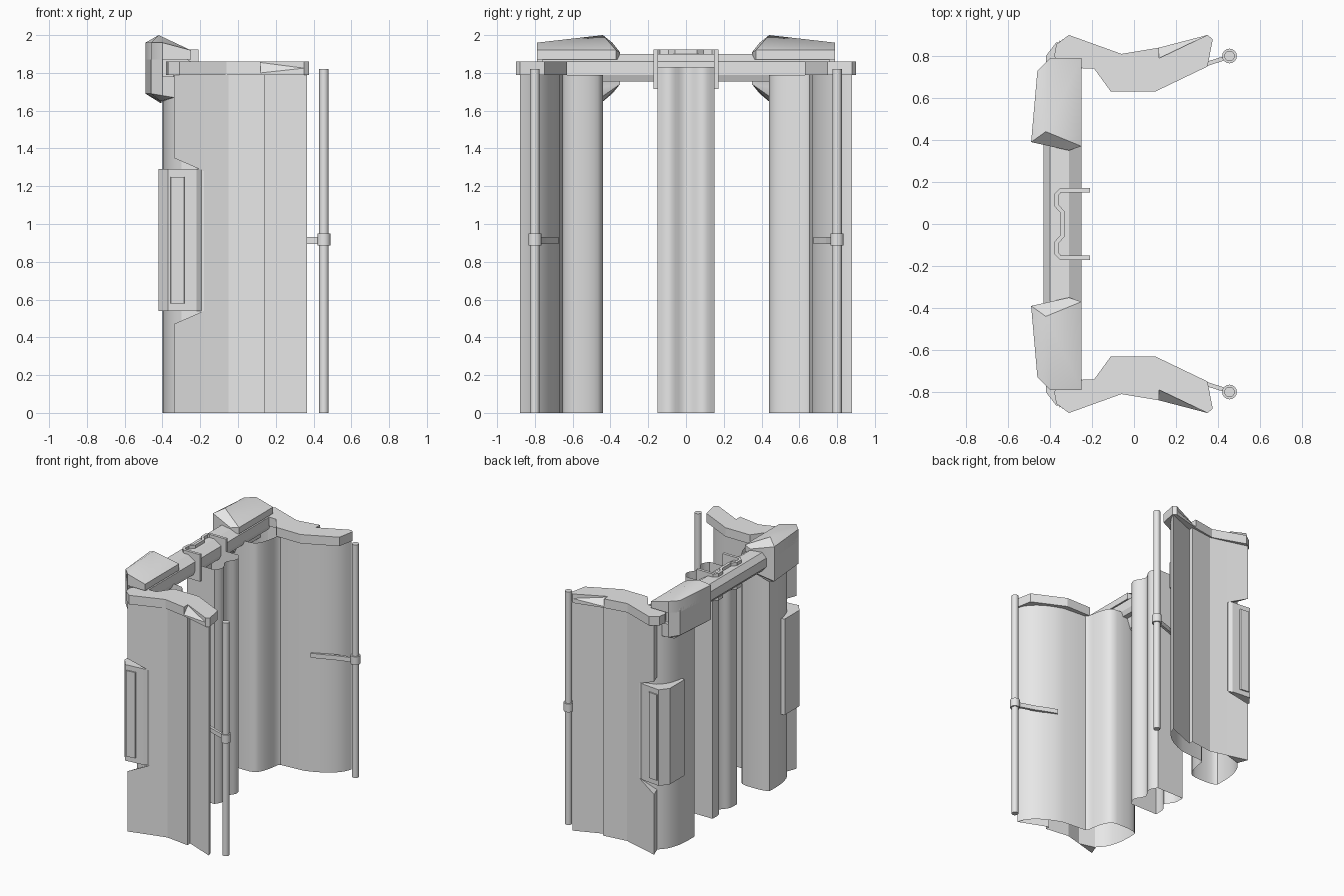
import bpy, bmesh, math
from mathutils import Vector

cube = bpy.data.objects.get("Cube")
if cube:
    bpy.data.objects.remove(cube, do_unlink=True)

grey = bpy.data.materials.new("light_grey")
grey.use_nodes = True
grey.diffuse_color = (0.8, 0.8, 0.8, 1)
grey.node_tree.nodes["Principled BSDF"].inputs["Base Color"].default_value = (0.8, 0.8, 0.8, 1)


def finish(name, bm, mirror=True, smooth=0, solid=True):
    """Turn a bmesh into an object, optionally mirrored across y."""
    if solid:
        bmesh.ops.recalc_face_normals(bm, faces=bm.faces)
    me = bpy.data.meshes.new(name)
    bm.to_mesh(me)
    bm.free()
    me.materials.append(grey)
    ob = bpy.data.objects.new(name, me)
    bpy.context.collection.objects.link(ob)
    if smooth:
        bpy.ops.object.select_all(action='DESELECT')
        ob.select_set(True)
        bpy.context.view_layer.objects.active = ob
        bpy.ops.object.shade_smooth_by_angle(angle=math.radians(smooth))
    if mirror:
        mod = ob.modifiers.new("mirror_y", 'MIRROR')
        mod.use_axis = (False, True, False)
        mod.use_mirror_merge = False


def prism(name, plan, low, high, **kw):
    """Closed upright prism; low and high may be one height or one per corner."""
    n = len(plan)
    lows = low if isinstance(low, list) else [low] * n
    highs = high if isinstance(high, list) else [high] * n
    bm = bmesh.new()
    a = [bm.verts.new((*p, z)) for p, z in zip(plan, lows)]
    b = [bm.verts.new((*p, z)) for p, z in zip(plan, highs)]
    bm.faces.new(a)
    bm.faces.new(b)
    for i in range(n):
        j = (i + 1) % n
        bm.faces.new((a[i], a[j], b[j], b[i]))
    finish(name, bm, **kw)


def sheet(name, path, low, high, closed=False, **kw):
    """Upright open sheet that follows a path in plan."""
    bm = bmesh.new()
    rows = [[bm.verts.new((*p, z)) for p in path] for z in (low, high)]
    n = len(path)
    for i in range(n if closed else n - 1):
        j = (i + 1) % n
        bm.faces.new((rows[0][i], rows[0][j], rows[1][j], rows[1][i]))
    finish(name, bm, solid=closed, **kw)


def hull(name, points, **kw):
    bm = bmesh.new()
    for p in points:
        bm.verts.new(p)
    res = bmesh.ops.convex_hull(bm, input=bm.verts)
    junk = [v for v in res["geom_interior"] if isinstance(v, bmesh.types.BMVert)]
    bmesh.ops.delete(bm, geom=junk, context='VERTS')
    bmesh.ops.dissolve_limit(bm, angle_limit=0.02, verts=bm.verts, edges=bm.edges)
    finish(name, bm, **kw)


def bezier(a, b, c, steps=6):
    a, b, c = Vector(a), Vector(b), Vector(c)
    ts = [i / steps for i in range(steps + 1)]
    return [tuple(a * (1 - t) ** 2 + b * 2 * t * (1 - t) + c * t * t) for t in ts]


def ribbon(path, width):
    """Plan outline of a strip of constant width along a path."""
    pts = [Vector(p) for p in path]
    left, right = [], []
    for i, p in enumerate(pts):
        d = (pts[min(i + 1, len(pts) - 1)] - pts[max(i - 1, 0)]).normalized()
        n = Vector((-d.y, d.x)) * width / 2
        left.append(tuple(p + n))
        right.append(tuple(p - n))
    return left + right[::-1]


def cylinder(name, x, y, low, high, radius, sides=16):
    ring = [(x + radius * math.cos(math.tau * i / sides),
             y + radius * math.sin(math.tau * i / sides)) for i in range(sides)]
    prism(name, ring, low, high, smooth=40)


TOP = 1.79

# Side walls: faceted outer sheet with a step, curved inner sheet with the rear column
sheet("outer_wall", [(-0.30, 0.80), (-0.18, 0.835), (-0.05, 0.80), (0.14, 0.825),
                     (0.14, 0.79), (0.365, 0.88)], 0, TOP)
inner = (bezier((0.365, 0.88), (0.33, 0.74), (0.10, 0.67))
         + [(-0.09, 0.655)]
         + bezier((-0.105, 0.64), (-0.12, 0.49), (-0.17, 0.45))
         + bezier((-0.21, 0.44), (-0.41, 0.43), (-0.40, 0.48))
         + bezier((-0.40, 0.54), (-0.40, 0.73), (-0.30, 0.80)))
sheet("inner_wall", inner, 0, TOP, smooth=40)

# Outer corner flaps with slanted ends around the grip box
flap = [(-0.18, 0.835), (-0.34, 0.88), (-0.31, 0.80)]
prism("lower_flap", flap, 0, [0.54, 0.47, 0.47])
prism("upper_flap", flap, [1.28, 1.35, 1.35], TOP)

# Grip box with a raised bar
prism("grip_box", [(-0.18, 0.82), (-0.22, 0.85), (-0.37, 0.865), (-0.42, 0.80),
                   (-0.42, 0.62), (-0.37, 0.60)], 0.54, 1.29)
prism("grip_bar", [(-0.28, 0.85), (-0.285, 0.866), (-0.355, 0.873), (-0.36, 0.85)], 0.58, 1.25)

# Wall caps with a sloping cut at the outer end
prism("wall_cap", [(-0.31, 0.90), (-0.06, 0.81), (0.12, 0.84), (0.12, 0.79), (0.35, 0.90),
                   (0.375, 0.88), (0.35, 0.75), (0.10, 0.63), (-0.11, 0.63), (-0.19, 0.74),
                   (-0.35, 0.745), (-0.38, 0.80), (-0.37, 0.855)], TOP, 1.86)
prism("cap_slope", [(0.12, 0.84), (0.35, 0.90), (0.12, 0.79)], TOP, [1.80, 1.825, 1.855])

# Centre post: open sheet, gently fluted front and back
ys = [-0.15 + 0.3 * i / 16 for i in range(17)]
front = [(-0.09 - 0.02 * math.cos(math.tau * y / 0.18), y) for y in ys]
back = [(-0.335 + 0.05 * math.exp(-(y / 0.045) ** 2), y) for y in reversed(ys)]
sheet("centre_post", front + back, 0, 1.83, closed=True, mirror=False, smooth=45)

# Cross beam: chamfered section running along y
section = [(-0.40, 1.90), (-0.31, 1.90), (-0.25, 1.86), (-0.25, 1.79),
           (-0.265, 1.755), (-0.40, 1.755), (-0.43, 1.79), (-0.43, 1.86)]
bm = bmesh.new()
ends = [[bm.verts.new((x, y, z)) for x, z in section] for y in (-0.76, 0.76)]
for e in ends:
    bm.faces.new(e)
for i in range(len(section)):
    j = (i + 1) % len(section)
    bm.faces.new((ends[0][i], ends[0][j], ends[1][j], ends[1][i]))
finish("cross_beam", bm, mirror=False)

# Bent centre bracket over the beam
half = [(-0.21, 0.16), (-0.35, 0.16), (-0.37, 0.14), (-0.37, 0.09), (-0.34, 0.055)]
prism("centre_bracket", ribbon(half + [(x, -y) for x, y in reversed(half)], 0.022),
      1.715, 1.925, mirror=False)

# Corner blocks: top slab, back plate and lower lip
hull("corner_top", [(-0.49, 0.39, 1.87), (-0.49, 0.39, 1.96), (-0.42, 0.44, 2.0),
                    (-0.31, 0.35, 1.87), (-0.31, 0.35, 1.91), (-0.25, 0.37, 1.87),
                    (-0.25, 0.37, 1.92), (-0.25, 0.79, 1.87), (-0.25, 0.79, 1.92),
                    (-0.40, 0.79, 1.87), (-0.40, 0.79, 1.96), (-0.46, 0.73, 1.87),
                    (-0.46, 0.73, 1.96)], smooth=40)
prism("corner_back", [(-0.49, 0.39), (-0.40, 0.37), (-0.40, 0.79), (-0.46, 0.73)], 1.72, 1.90)
hull("corner_lip", [(-0.49, 0.39, 1.69), (-0.49, 0.39, 1.78), (-0.41, 0.45, 1.64),
                    (-0.31, 0.35, 1.74), (-0.31, 0.35, 1.77), (-0.34, 0.45, 1.67),
                    (-0.30, 0.45, 1.77), (-0.46, 0.73, 1.69), (-0.46, 0.73, 1.78),
                    (-0.41, 0.73, 1.65), (-0.40, 0.79, 1.68), (-0.40, 0.79, 1.78),
                    (-0.34, 0.78, 1.67), (-0.34, 0.78, 1.78)], smooth=35)

# Poles with collars and arms hooked onto the inner walls
cylinder("pole", 0.455, 0.80, 0, 1.82, 0.025)
cylinder("pole_collar", 0.455, 0.80, 0.885, 0.95, 0.035)
prism("pole_arm", ribbon([(0.45, 0.795), (0.37, 0.77), (0.31, 0.75), (0.23, 0.715), (0.15, 0.685)],
                         0.02), 0.895, 0.93)
